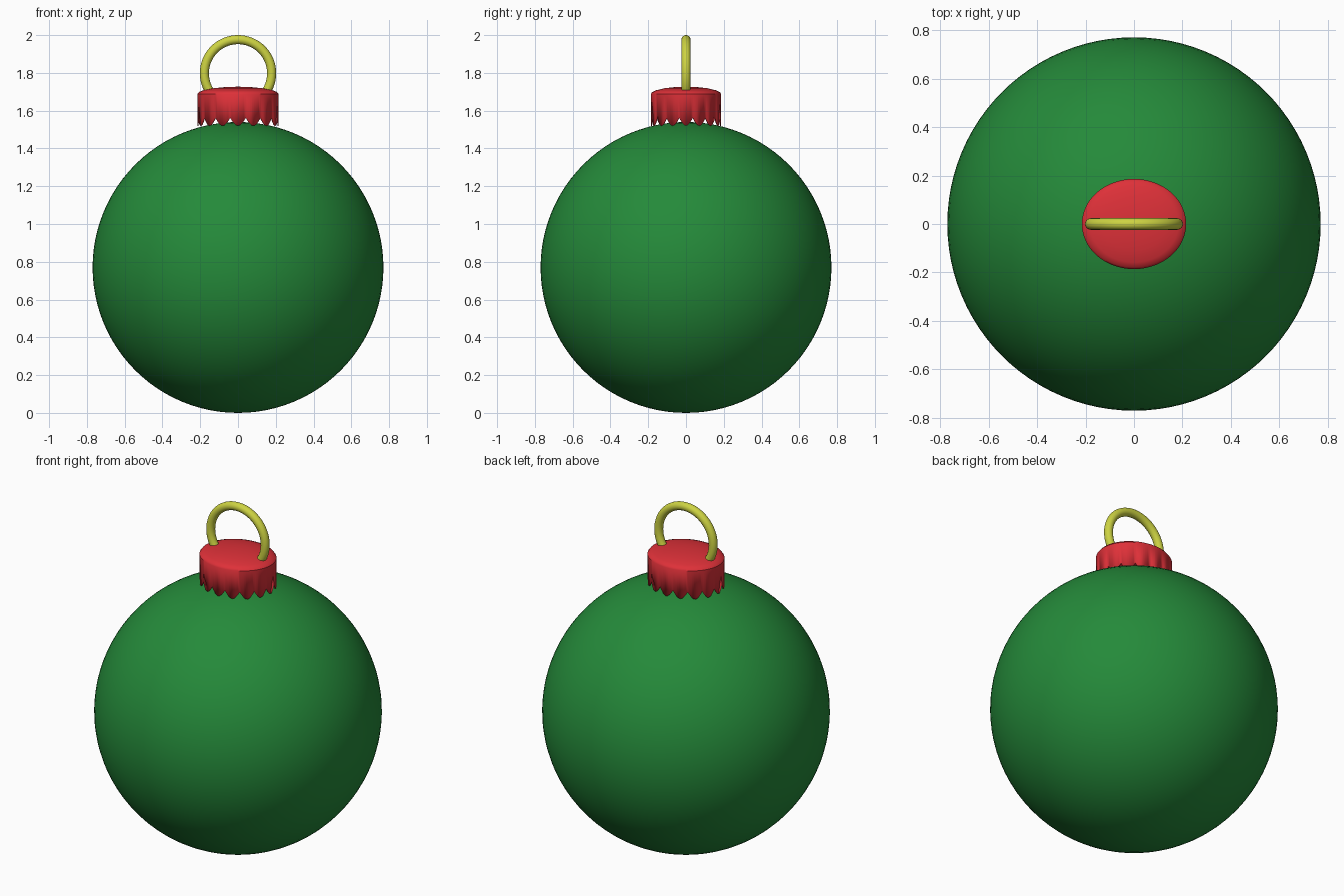
import bpy, bmesh, math

if "Cube" in bpy.data.objects:
    bpy.data.objects.remove(bpy.data.objects["Cube"])


def material(name, rgb):
    m = bpy.data.materials.new(name)
    m.diffuse_color = (*rgb, 1)
    m.use_nodes = True
    m.node_tree.nodes["Principled BSDF"].inputs["Base Color"].default_value = m.diffuse_color
    return m


GREEN = material("green", (0.018, 0.254, 0.042))
RED = material("red", (0.73, 0.03, 0.04))
YELLOW = material("yellow", (0.61, 0.65, 0.055))


def add_object(name, bm, mat, angle=35):
    bmesh.ops.recalc_face_normals(bm, faces=bm.faces)
    me = bpy.data.meshes.new(name)
    bm.to_mesh(me)
    bm.free()
    me.materials.append(mat)
    ob = bpy.data.objects.new(name, me)
    bpy.context.collection.objects.link(ob)
    bpy.ops.object.select_all(action='DESELECT')
    ob.select_set(True)
    bpy.context.view_layer.objects.active = ob
    bpy.ops.object.shade_smooth_by_angle(angle=math.radians(angle))
    return ob


def bridge(bm, a, b):
    n = len(a)
    for i in range(n):
        j = (i + 1) % n
        bm.faces.new((a[i], a[j], b[j], b[i]))


# bauble: the round body
bm = bmesh.new()
bmesh.ops.create_uvsphere(bm, u_segments=96, v_segments=48, radius=0.77)
bmesh.ops.translate(bm, verts=bm.verts, vec=(0, 0, 0.77))
add_object("bauble", bm, GREEN)

# cap: slightly domed oval lid with a scalloped, open skirt
RX, RY, TEETH, STEPS = 0.215, 0.186, 16, 8
N = TEETH * STEPS


def skirt_z(a):
    return 1.562 - 0.042 * abs(math.cos(a * TEETH / 2))


bm = bmesh.new()
rings = []
for s, z in [(0.3, 1.725), (0.6, 1.719), (0.85, 1.708), (0.96, 1.699), (1, 1.688), (1, None)]:
    ring = []
    for i in range(N):
        a = 2 * math.pi * i / N
        h = skirt_z(a) if z is None else z
        ring.append(bm.verts.new((RX * s * math.cos(a), RY * s * math.sin(a), h)))
    rings.append(ring)
for a, b in zip(rings, rings[1:]):
    bridge(bm, a, b)
top = bm.verts.new((0, 0, 1.727))
for i in range(N):
    bm.faces.new((top, rings[0][i], rings[0][(i + 1) % N]))
cap = add_object("cap", bm, RED)
mod = cap.modifiers.new("thickness", 'SOLIDIFY')
mod.thickness = 0.006
mod.offset = -1

# hanging loop: open ring whose ends sink into the cap
R, r, CZ, SEG, SIDES = 0.178, 0.024, 1.798, 64, 20
start, end = math.radians(-42), math.radians(222)
bm = bmesh.new()
rings = []
for i in range(SEG + 1):
    a = start + (end - start) * i / SEG
    ring = []
    for k in range(SIDES):
        t = 2 * math.pi * k / SIDES
        d = R + r * math.cos(t)
        ring.append(bm.verts.new((d * math.cos(a), r * math.sin(t), CZ + d * math.sin(a))))
    rings.append(ring)
for a, b in zip(rings, rings[1:]):
    bridge(bm, a, b)
bm.faces.new(rings[0])
bm.faces.new(rings[-1])
add_object("hanging_loop", bm, YELLOW)
